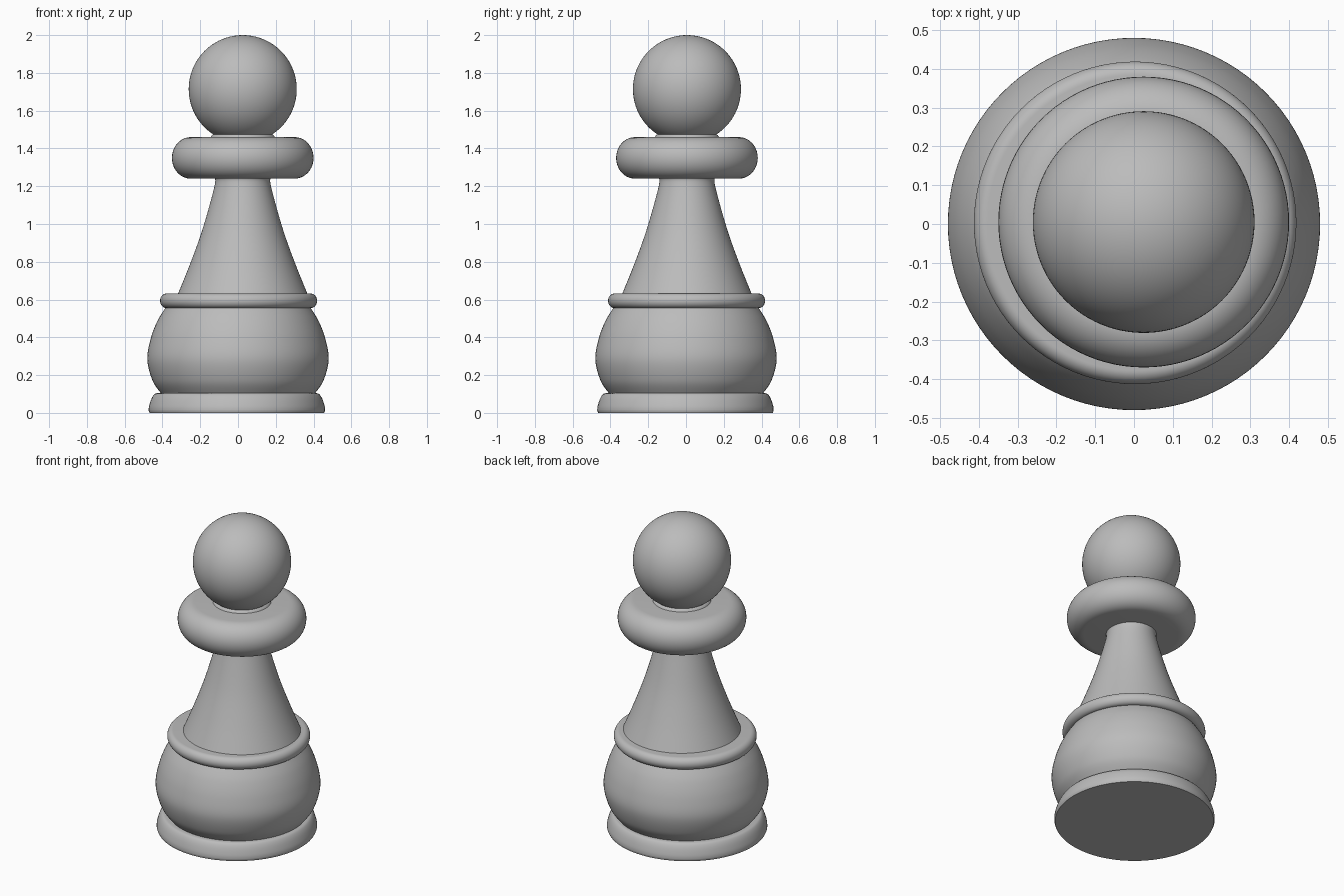
import bpy, bmesh, math
from math import sin, cos, pi

cube = bpy.data.objects.get("Cube")
if cube:
    bpy.data.objects.remove(cube, do_unlink=True)

SIDES = 96

# One plain grey for the whole piece
grey = bpy.data.materials.new("plain_grey")
grey.use_nodes = True
grey.diffuse_color = (0.5, 0.5, 0.5, 1)
grey.node_tree.nodes["Principled BSDF"].inputs["Base Color"].default_value = (0.5, 0.5, 0.5, 1)


def spline(points, steps=8):
    """Smooth curve through a few (radius, height) points."""
    p = [points[0]] + points + [points[-1]]
    out = []
    for i in range(1, len(p) - 2):
        a, b, c, d = p[i - 1:i + 3]
        for s in range(steps):
            t = s / steps
            out.append(tuple(0.5 * (2 * b[k] + (c[k] - a[k]) * t
                       + (2 * a[k] - 5 * b[k] + 4 * c[k] - d[k]) * t * t
                       + (3 * b[k] - a[k] - 3 * c[k] + d[k]) * t ** 3) for k in (0, 1)))
    return out + [points[-1]]


def bullnose(radius, low, high, depth, steps=20):
    """Half-round edge of a disc between two heights."""
    mid, half = (low + high) / 2, (high - low) / 2
    return [(radius - depth + depth * cos(a), mid + half * sin(a))
            for a in (pi * (i / steps - 0.5) for i in range(steps + 1))]


def lathe(name, profile, x=0, y=0):
    """Spin a bottom-to-top profile round z and cap both ends."""
    bm = bmesh.new()
    rings = [[bm.verts.new((r * cos(2 * pi * i / SIDES), r * sin(2 * pi * i / SIDES), z))
              for i in range(SIDES)] for r, z in profile]
    for low, high in zip(rings, rings[1:]):
        for i in range(SIDES):
            j = (i + 1) % SIDES
            bm.faces.new((low[i], low[j], high[j], high[i]))
    bm.faces.new(rings[0][::-1])
    bm.faces.new(rings[-1])
    mesh = bpy.data.meshes.new(name)
    bm.to_mesh(mesh)
    bm.free()
    finish(name, mesh, x, y, 0)


def finish(name, mesh, x, y, z):
    mesh.materials.append(grey)
    ob = bpy.data.objects.new(name, mesh)
    ob.location = (x, y, z)
    bpy.context.collection.objects.link(ob)
    bpy.ops.object.select_all(action='DESELECT')
    ob.select_set(True)
    bpy.context.view_layer.objects.active = ob
    bpy.ops.object.shade_smooth_by_angle(angle=math.radians(35))


# Foot, belly and the ring above it
lathe("foot", [(0.462, 0)] + spline([(0.467, 0.012), (0.465, 0.035), (0.452, 0.075),
                                     (0.435, 0.1), (0.415, 0.105)], 4), -0.006, -0.003)
lathe("belly", spline([(0.405, 0.1), (0.452, 0.17), (0.48, 0.28), (0.463, 0.39),
                       (0.425, 0.49), (0.375, 0.57)]))
lathe("lower_ring", bullnose(0.416, 0.555, 0.632, 0.035), 0.003, 0.003)

# Tapered stem, wide collar and round head
lathe("stem", spline([(0.347, 0.62), (0.282, 0.78), (0.22, 0.95), (0.17, 1.12),
                      (0.146, 1.22), (0.152, 1.25), (0.165, 1.28)]), 0.025, 0.005)
lathe("collar", bullnose(0.375, 1.24, 1.46, 0.1), 0.025, 0.005)
lathe("head_seat", spline([(0.175, 1.45), (0.165, 1.468), (0.15, 1.48)], 4), 0.025, 0.005)

bm = bmesh.new()
bmesh.ops.create_uvsphere(bm, u_segments=SIDES, v_segments=48, radius=0.286)
head = bpy.data.meshes.new("head")
bm.to_mesh(head)
bm.free()
finish("head", head, 0.025, 0.005, 1.714)
